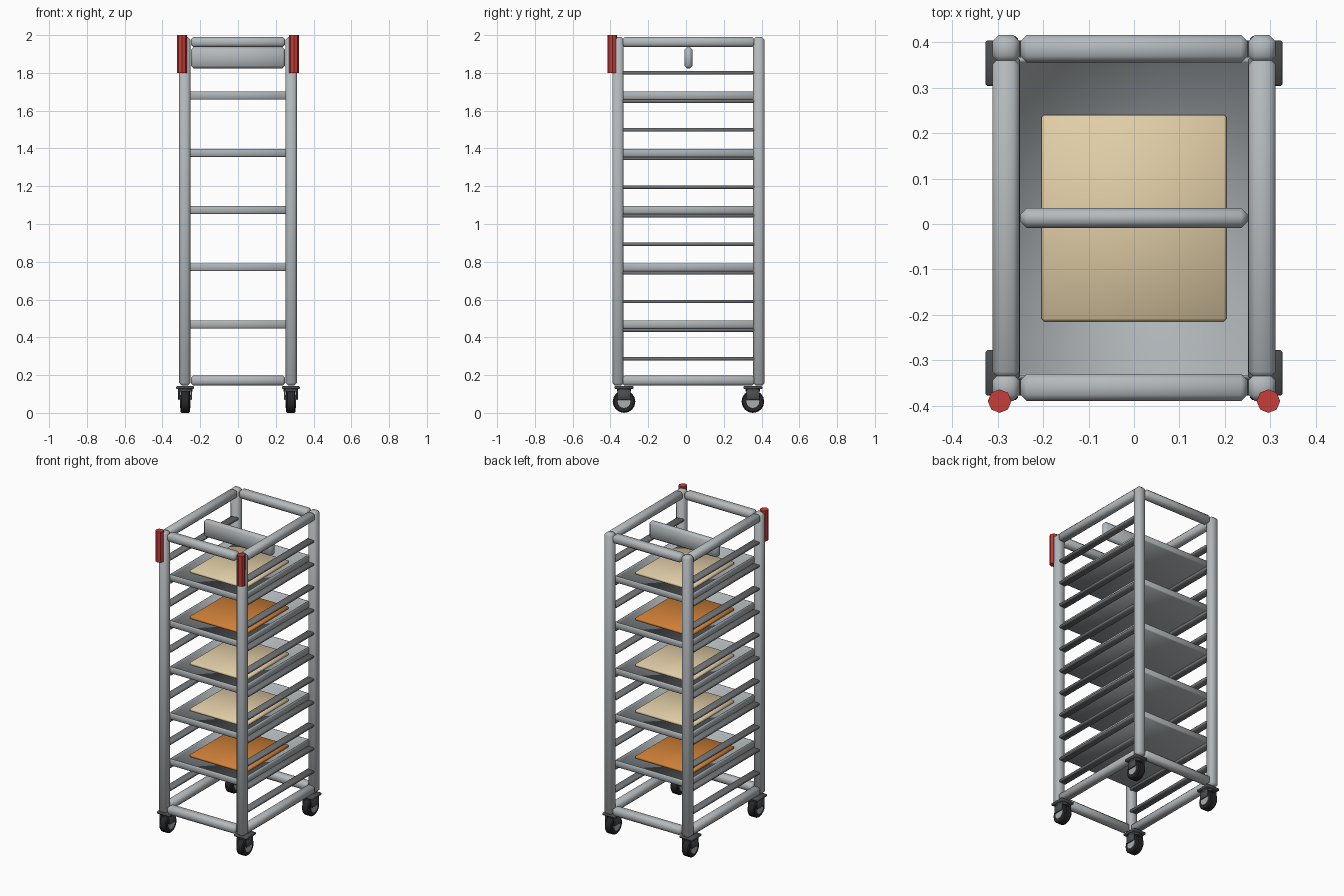
import bpy, bmesh, math
from mathutils import Matrix, Vector

cube = bpy.data.objects.get("Cube")
if cube:
    bpy.data.objects.remove(cube, do_unlink=True)


def material(name, r, g, b):
    m = bpy.data.materials.new(name)
    m.use_nodes = True
    m.diffuse_color = (r, g, b, 1)
    m.node_tree.nodes["Principled BSDF"].inputs["Base Color"].default_value = (r, g, b, 1)
    return m


STEEL = material("brushed_steel", 0.46, 0.49, 0.51)
TRAY = material("tray_metal", 0.42, 0.45, 0.47)
RUNNER = material("dark_runner", 0.16, 0.17, 0.18)
CREAM = material("pale_dough", 0.76, 0.62, 0.39)
ORANGE = material("baked_orange", 0.64, 0.22, 0.04)
RED = material("red_grip", 0.58, 0.045, 0.04)
RUBBER = material("black_rubber", 0.02, 0.02, 0.022)
CHARCOAL = material("caster_charcoal", 0.07, 0.075, 0.08)
HUB = material("hub_grey", 0.4, 0.42, 0.44)

MID_Y = 0.013                 # middle of the frame, behind the grips
POST_X, POST_Y = 0.282, 0.373
BAR = 0.06


def finish(bm, name, mat, smooth=True):
    mesh = bpy.data.meshes.new(name)
    bm.to_mesh(mesh)
    bm.free()
    mesh.materials.append(mat)
    for p in mesh.polygons:
        p.use_smooth = smooth
    ob = bpy.data.objects.new(name, mesh)
    bpy.context.collection.objects.link(ob)
    return ob


def box(name, center, size, mat, bevel=0.0, recess=None):
    """Chamfered box; recess = (rim width, depth) sinks the top face."""
    bm = bmesh.new()
    bmesh.ops.create_cube(bm, size=1, matrix=Matrix.Translation(center) @ Matrix.Diagonal((*size, 1)))
    if bevel:
        bmesh.ops.bevel(bm, geom=bm.edges[:], offset=bevel, segments=1, affect='EDGES')
    if recess:
        top = max(bm.faces, key=lambda f: f.calc_center_median().z)
        bmesh.ops.inset_region(bm, faces=[top], thickness=recess[0])
        bmesh.ops.inset_region(bm, faces=[top], thickness=recess[0] / 2)
        bmesh.ops.translate(bm, verts=top.verts[:], vec=(0, 0, -recess[1]))
    return finish(bm, name, mat)


def cylinder(name, center, radius, length, mat, sides, axis='Z', bevel=0.0):
    bm = bmesh.new()
    turn = Matrix.Rotation(math.pi / 2, 4, 'Y') if axis == 'X' else Matrix()
    bmesh.ops.create_cone(bm, cap_ends=True, segments=sides, radius1=radius, radius2=radius,
                          depth=length, matrix=Matrix.Translation(center) @ turn)
    if bevel:
        rims = [e for e in bm.edges if any(len(f.verts) > 4 for f in e.link_faces)]
        bmesh.ops.bevel(bm, geom=rims, offset=bevel, segments=1, affect='EDGES')
    ob = finish(bm, name, mat)
    bpy.ops.object.select_all(action='DESELECT')
    ob.select_set(True)
    bpy.context.view_layer.objects.active = ob
    bpy.ops.object.shade_smooth_by_angle(angle=math.radians(40))
    return ob


def caster(label, x, y):
    box(label + "_caster_plate", (x, y, 0.134), (0.094, 0.1, 0.016), CHARCOAL, 0.004)
    cylinder(label + "_caster_swivel", (x, y, 0.121), 0.038, 0.014, CHARCOAL, 16)
    box(label + "_caster_crown", (x, y, 0.119), (0.074, 0.07, 0.012), CHARCOAL, 0.003)
    for s in (-1, 1):
        box(label + "_caster_fork", (x + s * 0.032, y, 0.093), (0.009, 0.07, 0.048), CHARCOAL, 0.002)
    cylinder(label + "_tyre", (x, y, 0.06), 0.06, 0.05, RUBBER, 16, 'X', 0.006)
    cylinder(label + "_hub", (x, y, 0.06), 0.034, 0.056, HUB, 16, 'X')


# Posts, casters and grips
for sx, side in ((1, "left"), (-1, "right")):
    for sy, end in ((-1, "front"), (1, "back")):
        label = end + "_" + side
        box(label + "_post", (sx * POST_X, MID_Y + sy * POST_Y, 1.067),
            (BAR, BAR, 1.846), STEEL, 0.014)
        caster(label, sx * 0.28, MID_Y + sy * 0.341)
    cylinder(side + "_grip", (sx * 0.296, -0.39, 1.9), 0.026, 0.2, RED, 8)

# Top and bottom frame rails
for z, level in ((0.171, "bottom"), (1.963, "top")):
    for s, side in ((1, "left"), (-1, "right")):
        box(f"{level}_{side}_rail", (s * POST_X, MID_Y, z), (BAR, 0.704, 0.054), STEEL, 0.014)
    for s, end in ((-1, "front"), (1, "back")):
        box(f"{level}_{end}_rail", (0, MID_Y + s * POST_Y, z), (0.5, BAR, 0.054), STEEL, 0.014)

# Cross panel under the top frame
box("cross_panel", (0, MID_Y, 1.88), (0.5, 0.044, 0.112), STEEL, 0.014)

# Tray runners up both sides
PITCH = 0.1514
for i in range(11):
    z = 0.287 + i * PITCH
    for s, side in ((1, "left"), (-1, "right")):
        box(f"{side}_runner_{i + 1}", (s * 0.276, MID_Y, z), (0.05, 0.705, 0.018), RUNNER, 0.004)

# Trays on every second runner, each with a flat bake
for i, bake in enumerate((ORANGE, CREAM, CREAM, ORANGE, CREAM)):
    z = 0.296 + (2 * i + 1) * PITCH
    box(f"tray_{i + 1}", (0, MID_Y, z + 0.021), (0.53, 0.71, 0.042), TRAY, 0.005, (0.006, 0.02))
    box(f"bake_{i + 1}", (0, MID_Y, z + 0.029), (0.408, 0.455, 0.02), bake, 0.006)
